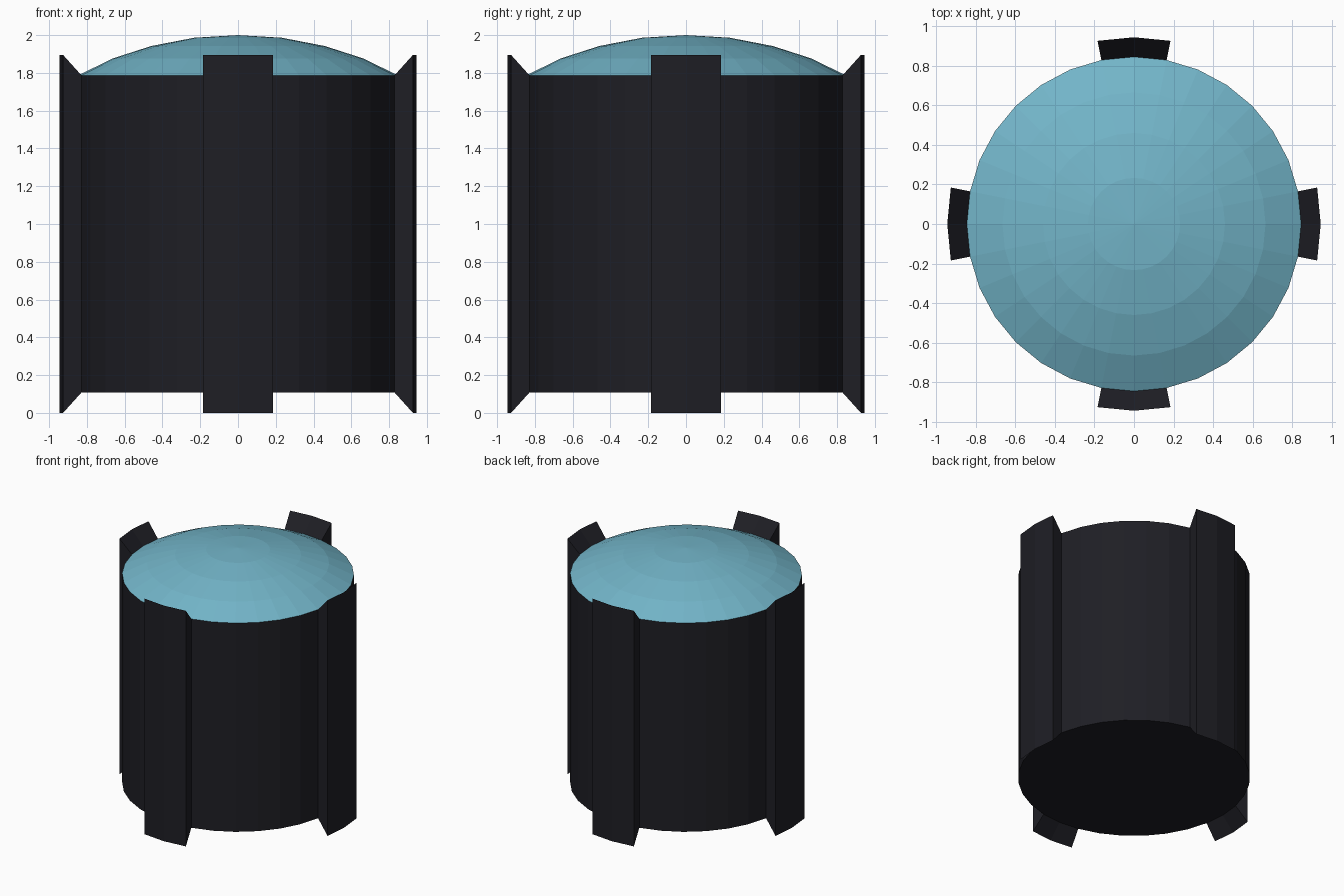
import bpy, bmesh
from math import sin, cos, pi

if "Cube" in bpy.data.objects:
    bpy.data.objects.remove(bpy.data.objects["Cube"])

SIDES = 32
STEP = 2 * pi / SIDES
R_BODY, R_FIN = 0.845, 0.944
Z_LOW, Z_HIGH = 0.108, 1.787      # body ends
FIN_LOW, FIN_HIGH = 0.0, 1.895    # outer fin ends


def material(name, color):
    m = bpy.data.materials.new(name)
    m.diffuse_color = (*color, 1)
    m.use_nodes = True
    m.node_tree.nodes["Principled BSDF"].inputs["Base Color"].default_value = m.diffuse_color
    return m


def finish(bm, name, mat):
    bmesh.ops.recalc_face_normals(bm, faces=bm.faces)
    me = bpy.data.meshes.new(name)
    bm.to_mesh(me)
    bm.free()
    me.materials.append(mat)
    ob = bpy.data.objects.new(name, me)
    bpy.context.collection.objects.link(ob)
    return ob


def ring(bm, r, z):
    return [bm.verts.new((r * cos(i * STEP), r * sin(i * STEP), z)) for i in range(SIDES)]


def bridge(bm, a, b):
    for i in range(SIDES):
        j = (i + 1) % SIDES
        bm.faces.new((a[i], a[j], b[j], b[i]))


dark = material("dark_shell", (0.013, 0.013, 0.018))
teal = material("teal_glass", (0.17, 0.46, 0.58))

# Drum body with four fins raised out of pairs of side panels
bm = bmesh.new()
low, high = ring(bm, R_BODY, Z_LOW), ring(bm, R_BODY, Z_HIGH)
bm.faces.new(low[::-1])
fin_panels = {(q * 8 + k) % SIDES for q in range(4) for k in (-1, 0)}
for i in range(SIDES):
    if i not in fin_panels:
        j = (i + 1) % SIDES
        bm.faces.new((low[i], low[j], high[j], high[i]))
for q in range(4):
    ids = [(q * 8 + k) % SIDES for k in (-1, 0, 1)]
    ol, oh = ([bm.verts.new((R_FIN * cos(i * STEP), R_FIN * sin(i * STEP), z)) for i in ids]
              for z in (FIN_LOW, FIN_HIGH))
    il, ih = [low[i] for i in ids], [high[i] for i in ids]
    for k in (0, 1):
        bm.faces.new((ol[k], ol[k + 1], oh[k + 1], oh[k]))   # outer panel
        bm.faces.new((oh[k], oh[k + 1], ih[k + 1], ih[k]))   # sloped top
        bm.faces.new((ol[k + 1], ol[k], il[k], il[k + 1]))   # sloped underside
    for k in (0, 2):
        bm.faces.new((il[k], ol[k], oh[k], ih[k]))           # fin sides
finish(bm, "drum_body", dark)

# Shallow faceted dome lid
bm = bmesh.new()
rings = [ring(bm, r, z) for r, z in
         ((R_BODY, Z_HIGH), (0.665, 1.876), (0.46, 1.942), (0.233, 1.986))]
for a, b in zip(rings, rings[1:]):
    bridge(bm, a, b)
tip = bm.verts.new((0, 0, 2.0))
for i in range(SIDES):
    bm.faces.new((rings[-1][i], rings[-1][(i + 1) % SIDES], tip))
bm.faces.new(rings[0][::-1])
finish(bm, "dome_lid", teal)
